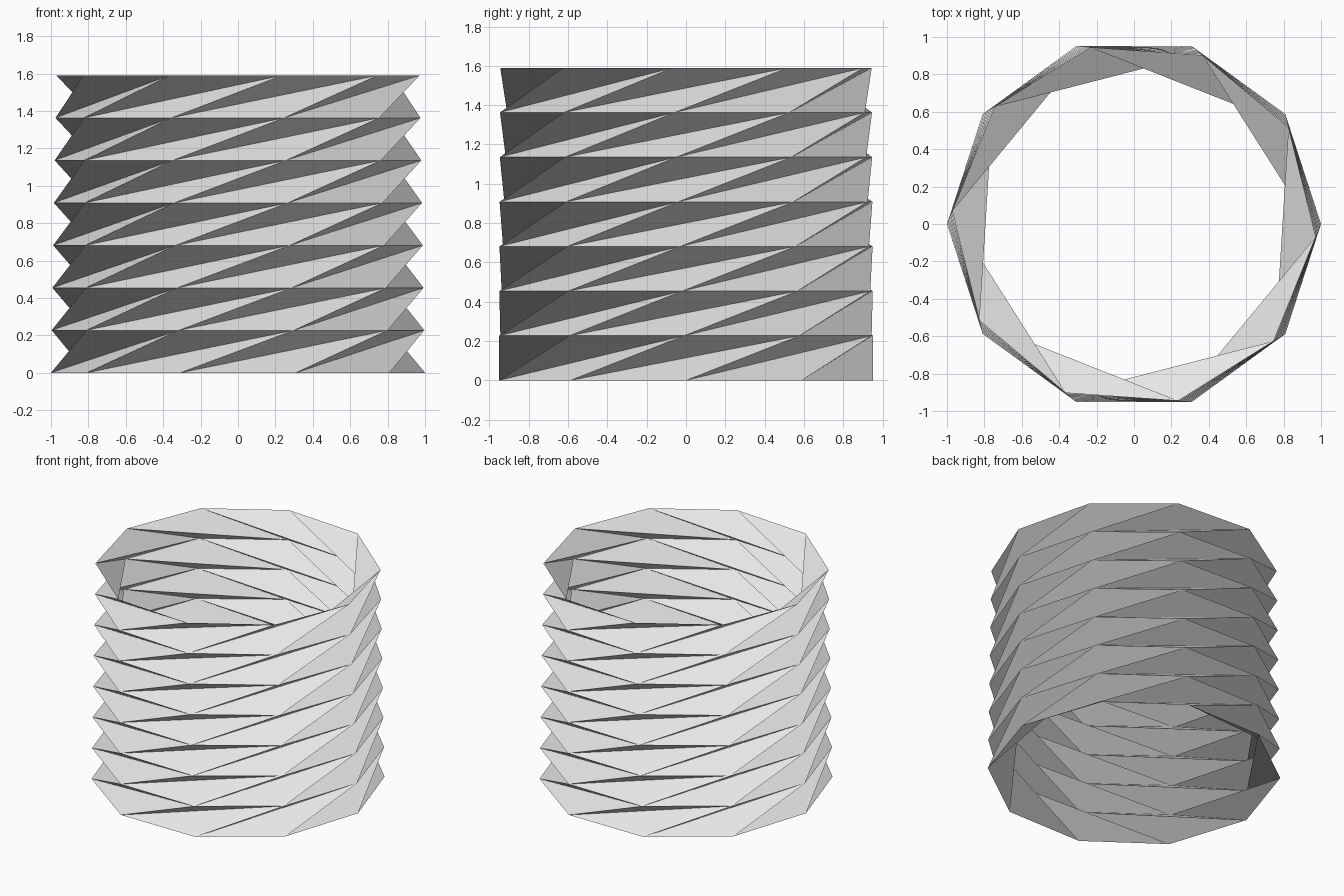
import bpy, bmesh
from math import radians, cos, sin

cube = bpy.data.objects.get("Cube")
if cube:
    bpy.data.objects.remove(cube, do_unlink=True)

SIDES, STOREYS = 10, 7
HEIGHT, TOP_RADIUS = 1.59, 0.974
TWIST = radians(36 - 4 / STOREYS)   # turn from each ring to the next

# One flat pale grey paper colour
paper = bpy.data.materials.new("pale grey paper")
paper.use_nodes = True
grey = (0.8, 0.8, 0.8, 1)
paper.diffuse_color = grey
paper.node_tree.nodes["Principled BSDF"].inputs["Base Color"].default_value = grey


def ring(bm, level):
    """Ten-sided ring, turned and slightly narrowed with height."""
    t = level / STOREYS
    r = 1 + (TOP_RADIUS - 1) * t
    angles = [radians(360 / SIDES) * i + TWIST * level for i in range(SIDES)]
    return [bm.verts.new((r * cos(a), r * sin(a), HEIGHT * t)) for a in angles]


# Twisted folded tube, open at both ends
bm = bmesh.new()
rings = [ring(bm, level) for level in range(STOREYS + 1)]
for low, high in zip(rings, rings[1:]):
    for i in range(SIDES):
        j = (i + 1) % SIDES
        bm.faces.new((low[i], low[j], high[j]))     # panel facing up
        bm.faces.new((low[i], high[j], high[i]))    # panel facing down

mesh = bpy.data.meshes.new("folded_tube")
bm.to_mesh(mesh)
bm.free()
mesh.materials.append(paper)
tube = bpy.data.objects.new("folded_tube", mesh)
bpy.context.collection.objects.link(tube)
